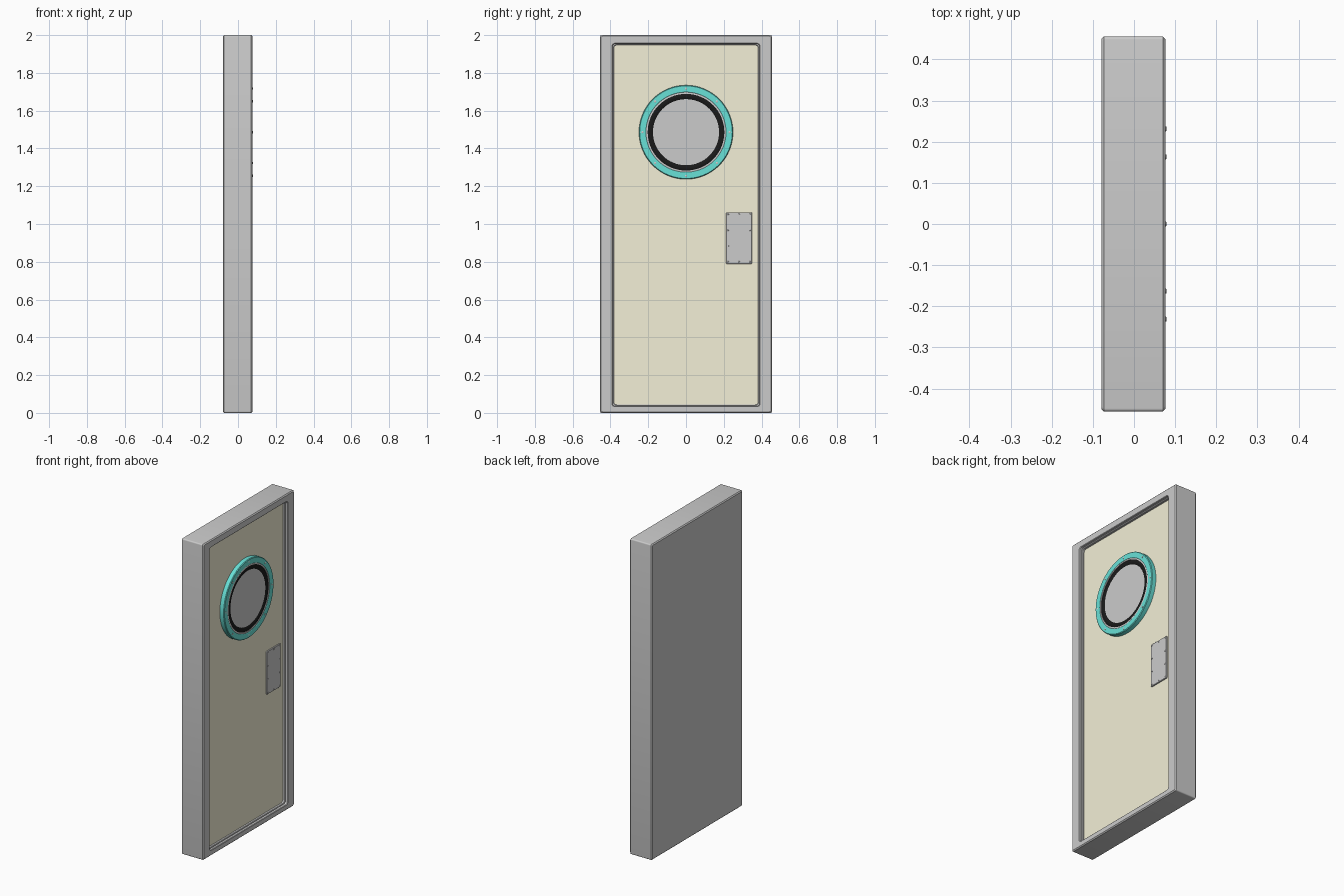
import bpy, bmesh
from math import sin, cos, pi, radians

if "Cube" in bpy.data.objects:
    bpy.data.objects.remove(bpy.data.objects["Cube"])


def material(name, rgb):
    m = bpy.data.materials.new(name)
    m.diffuse_color = (*rgb, 1)
    m.use_nodes = True
    m.node_tree.nodes["Principled BSDF"].inputs["Base Color"].default_value = m.diffuse_color
    return m


CREAM = material("cream_paint", (0.90, 0.87, 0.68))
TEAL = material("teal_paint", (0.14, 0.75, 0.68))
BLACK = material("black_rubber", (0.01, 0.01, 0.01))


def loft(name, loops, mat=None, cap_start=False, cap_end=False, closed=False):
    """Skin a series of point loops that all have the same length."""
    bm = bmesh.new()
    rings = [[bm.verts.new(p) for p in lp] for lp in loops]
    pairs = list(zip(rings, rings[1:]))
    if closed:
        pairs.append((rings[-1], rings[0]))
    for a, b in pairs:
        n = len(a)
        for i in range(n):
            j = (i + 1) % n
            bm.faces.new((a[i], a[j], b[j], b[i]))
    if cap_start:
        bm.faces.new(rings[0][::-1])
    if cap_end:
        bm.faces.new(rings[-1])
    bmesh.ops.recalc_face_normals(bm, faces=bm.faces)
    me = bpy.data.meshes.new(name)
    bm.to_mesh(me)
    bm.free()
    ob = bpy.data.objects.new(name, me)
    bpy.context.collection.objects.link(ob)
    if mat:
        me.materials.append(mat)
    bpy.ops.object.select_all(action='DESELECT')
    ob.select_set(True)
    bpy.context.view_layer.objects.active = ob
    bpy.ops.object.shade_smooth_by_angle(angle=radians(30))
    return ob


def rounded(x, y0, y1, z0, z1, r, seg=4):
    """Rounded rectangle in the YZ plane."""
    pts = []
    for k, (cy, cz) in enumerate([(y1 - r, z1 - r), (y0 + r, z1 - r),
                                  (y0 + r, z0 + r), (y1 - r, z0 + r)]):
        for i in range(seg + 1):
            a = (k + i / seg) * pi / 2
            pts.append((x, cy + r * cos(a), cz + r * sin(a)))
    return pts


def circle(x, r, cy, cz, n):
    return [(x, cy + r * cos(2 * pi * i / n), cz + r * sin(2 * pi * i / n))
            for i in range(n)]


def lathe(name, profile, cy, cz, n=64, mat=None, **kw):
    return loft(name, [circle(x, r, cy, cz, n) for x, r in profile], mat, **kw)


def bolt(name, x, cy, cz, r, h):
    return lathe(name, [(x, r), (x + h * 0.6, r), (x + h, r * 0.7)],
                 cy, cz, 12, cap_start=True, cap_end=True)


# Door body: solid back, bevelled edges, stepped recess in the front
def outer(x, inset):
    return rounded(x, -0.456 + inset, 0.456 - inset, inset, 2 - inset, 0.008)


def opening(x, inset):
    return rounded(x, -0.392 + inset, 0.392 - inset,
                   0.033 + inset, 1.957 - inset, 0.015)


loft("door_frame", [
    outer(-0.079, 0.006), outer(-0.073, 0), outer(0.070, 0), outer(0.076, 0.006),
    opening(0.076, 0), opening(0.073, 0.003), opening(0.060, 0.003),
    opening(0.060, 0.008), opening(0.057, 0.010), opening(0.046, 0.010),
], cap_start=True, cap_end=True)

# Cream panel set in the recess
loft("door_panel", [opening(0.040, 0.0105), opening(0.047, 0.0105)],
     CREAM, cap_start=True, cap_end=True)

# Porthole: teal flange, grey rim, black gasket, pane
CZ = 1.486
lathe("porthole_flange", [(0.046, 0.249), (0.073, 0.249), (0.077, 0.245),
                          (0.077, 0.215), (0.075, 0.212), (0.046, 0.212)],
      0, CZ, mat=TEAL, closed=True)
lathe("porthole_rim", [(0.046, 0.2125), (0.074, 0.2125), (0.075, 0.210),
                       (0.075, 0.203), (0.046, 0.203)], 0, CZ, closed=True)
lathe("porthole_gasket", [(0.046, 0.2035), (0.071, 0.2035), (0.074, 0.198),
                          (0.074, 0.184), (0.069, 0.175), (0.046, 0.175)],
      0, CZ, mat=BLACK, closed=True)
lathe("porthole_pane", [(0.046, 0.176), (0.069, 0.176)], 0, CZ,
      cap_start=True, cap_end=True)
for i in range(8):
    a = i * pi / 4
    bolt(f"flange_bolt_{i + 1}", 0.0765, 0.231 * cos(a), CZ + 0.231 * sin(a),
         0.006, 0.0025)

# Lock cover plate with its screws
Y0, Y1, Z0, Z1 = 0.212, 0.350, 0.789, 1.062
loft("lock_plate", [rounded(0.046, Y0, Y1, Z0, Z1, 0.006),
                    rounded(0.053, Y0, Y1, Z0, Z1, 0.006),
                    rounded(0.055, Y0 + 0.002, Y1 - 0.002, Z0 + 0.002, Z1 - 0.002, 0.006)],
     cap_start=True, cap_end=True)
E = 0.011
spots = [(y, Z0 + E + (Z1 - Z0 - 2 * E) * k / 3)
         for y in (Y0 + E, Y1 - E) for k in range(4)]
spots += [((Y0 + Y1) / 2, z) for z in (Z0 + E, Z1 - E)]
for i, (y, z) in enumerate(spots):
    bolt(f"plate_screw_{i + 1}", 0.0545, y, z, 0.004, 0.0025)
